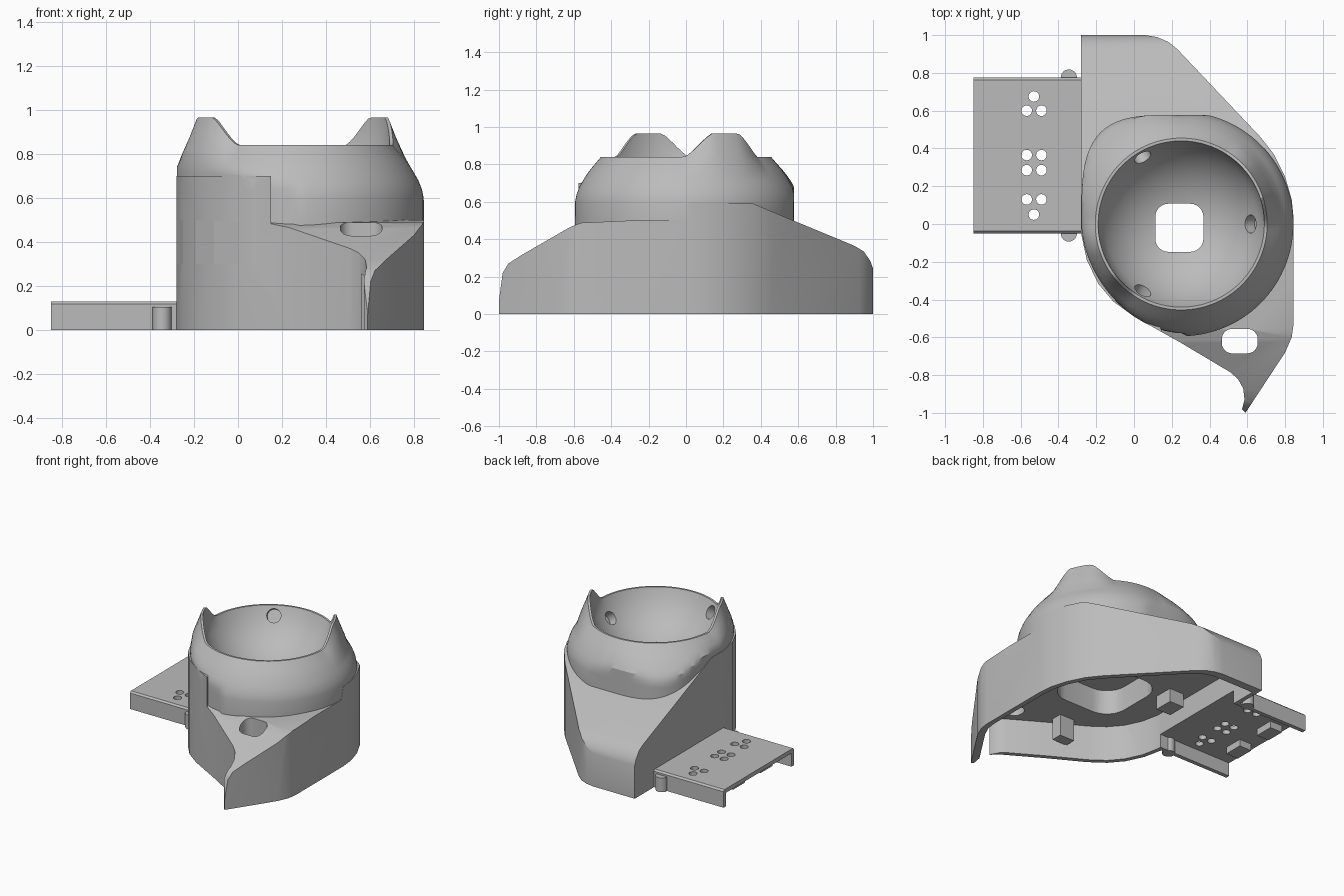
import bpy, bmesh
from math import sin, cos, pi, radians, sqrt
from mathutils import Vector

if "Cube" in bpy.data.objects:
    bpy.data.objects.remove(bpy.data.objects["Cube"], do_unlink=True)

grey = bpy.data.materials.new("matte grey")
grey.use_nodes = True
grey.diffuse_color = (0.5, 0.5, 0.5, 1)
grey.node_tree.nodes["Principled BSDF"].inputs["Base Color"].default_value = (0.5, 0.5, 0.5, 1)

CX, CY = 0.25, 0.0


def finish(name, bm):
    bmesh.ops.recalc_face_normals(bm, faces=bm.faces)
    mesh = bpy.data.meshes.new(name)
    bm.to_mesh(mesh)
    bm.free()
    mesh.materials.append(grey)
    ob = bpy.data.objects.new(name, mesh)
    bpy.context.collection.objects.link(ob)
    return ob


def prism(name, pts, lo, hi, axis="z"):
    """Extrude a 2D outline along z, or a (y, z) profile along x."""
    place = (lambda p, d: (p[0], p[1], d)) if axis == "z" else (lambda p, d: (d, p[0], p[1]))
    bm = bmesh.new()
    a, b = [[bm.verts.new(place(p, d)) for p in pts] for d in (lo, hi)]
    n = len(pts)
    bm.faces.new(a)
    bm.faces.new(b)
    for i in range(n):
        j = (i + 1) % n
        bm.faces.new((a[i], a[j], b[j], b[i]))
    return finish(name, bm)


def box(name, x, y, z):
    return prism(name, [(x[0], y[0]), (x[1], y[0]), (x[1], y[1]), (x[0], y[1])], *z)


def rounded(cx, cy, w, h, r):
    pts = []
    for k, (sx, sy) in enumerate(((1, 1), (-1, 1), (-1, -1), (1, -1))):
        for i in range(7):
            a = (k + i / 6) * pi / 2
            pts.append((cx + sx * (w / 2 - r) + r * cos(a), cy + sy * (h / 2 - r) + r * sin(a)))
    return pts


def circle(cx, cy, r, n=24):
    return [(cx + r * cos(2 * pi * i / n), cy + r * sin(2 * pi * i / n)) for i in range(n)]


def boolean(ob, other, op):
    mod = ob.modifiers.new(op, "BOOLEAN")
    mod.operation, mod.solver, mod.object = op, "EXACT", other
    bpy.context.view_layer.objects.active = ob
    bpy.ops.object.modifier_apply(modifier=mod.name)
    bpy.data.objects.remove(other, do_unlink=True)


# Footprint and side profile of the base
front_left = [(0, -.49), (-.11, -.41), (-.19, -.315), (-.25, -.19), (-.28, -.05)]
outline = [(-.28, 1), (.06, 1), (.12, .99), (.18, .965), (.23, .925), (.67, .46), (.74, .37),
           (.8, .25), (.835, .13), (.845, .03), (.845, -.53), (.835, -.6), (.8, -.68), (.59, -1),
           (.572, -.98), (.585, -.93), (.578, -.87), (.55, -.82), (.51, -.785),
           (.25, -.63)] + front_left
roof = [(-1.02, -.1), (-1.01, 0), (-.98, .22), (-.95, .27), (-.88, .315), (-.62, .465),
        (-.56, .488), (-.3, .5), (0, .5), (.06, .7), (.1, .7), (.55, .51), (.9, .365),
        (.95, .335), (.985, .285), (1.005, .23), (1.02, -.1)]


def base_block(name, k, floor, drop, cap):
    pts = [(CX + (x - CX) * k, y * k) for x, y in outline]
    prof = [(y * k, min(z - drop, cap)) if z > 0 else (y * k, z - drop) for y, z in roof]
    ob = prism(name, pts, floor, 0.9)
    boolean(ob, prism("roof_cutter", prof, -1.2, 1.2, "x"), "INTERSECT")
    return ob


# Cup dome: clipped revolve with two raised ears and a spherical bowl
def limit(c, s):
    if c < 0:
        n = 3.6 if s > 0 else 1.8
        return (abs(c / .528) ** n + abs(s / .578) ** n) ** (-1 / n)
    return min(1, .578 / s) if s > .1 else 1


def ear_height(deg):
    d = min(abs((deg - e + 180) % 360 - 180) for e in (28, 207))
    t = max(0, min(1, (29 - d) / 19))
    return .84 + .125 * (.65 * t + .35 * t * t * (3 - 2 * t))


def dome():
    n = 120
    rows = []

    def ring(radius, height, clip=True):
        row = []
        for i in range(n):
            deg = 360 * i / n
            c, s = cos(radians(deg)), sin(radians(deg))
            r = radius
            if clip:
                if s > 0:
                    r += max(0, -c * s) * max(0, radius - .455)
                r = min(r, limit(c, s))
            row.append(bm.verts.new((CX + r * c, CY + r * s, height(deg))))
        rows.append(row)

    bm = bmesh.new()
    for z, r in ((.3, .594), (.6, .594), (.64, .586), (.68, .57), (.71, .553)):
        ring(r, lambda d, z=z: z)
    for f, r in ((0, .535), (.35, .51), (.7, .48), (1, .455)):
        ring(r, lambda d, f=f: .74 + (ear_height(d) - .74) * f)
    ring(.44, ear_height, False)
    for a in range(68, 3, -8):
        ring(.468 * sin(radians(a)), lambda d, a=a: 1 - .468 * cos(radians(a)), False)
    for a, b in zip(rows, rows[1:]):
        for i in range(n):
            j = (i + 1) % n
            bm.faces.new((a[i], a[j], b[j], b[i]))
    bm.faces.new(rows[0])
    bm.faces.new(rows[-1])
    return finish("dome", bm)


# Base, cleared under the bowl, raised at the front left, then joined to the dome
body = base_block("case_body", 1, 0, 0, 1)
boolean(body, prism("bowl_cutter", circle(CX, CY, .5, 64), .45, 1), "DIFFERENCE")
boolean(body, box("shoulder_cutter", (.25, 1), (-.1, .7), (.59, 1)), "DIFFERENCE")
wall = [(.15, -.574)] + front_left + [(-.28, .1), (-.2, .1), (-.15, -.2), (.1, -.45)]
boolean(body, prism("raised_wall", wall, .3, .7), "UNION")
boolean(body, dome(), "UNION")

# Hollow underside, sensor recess and window, tip slot and the mouth for the side plate
boolean(body, base_block("cavity", .94, -.05, .035, .26), "DIFFERENCE")
boolean(body, prism("recess_cutter", rounded(.24, -.02, .54, .54, .15), .2, .44), "DIFFERENCE")
boolean(body, prism("window_cutter", rounded(.24, -.02, .255, .255, .07), .2, .9), "DIFFERENCE")
boolean(body, prism("slot_cutter", rounded(.56, -.62, .19, .13, .055), .2, .9), "DIFFERENCE")
boolean(body, box("mouth_cutter", (-.35, -.2), (-.02, .745), (-.05, .1)), "DIFFERENCE")

# Three bearing sockets in the bowl
for deg, r in ((0, .37), (120, .41), (240, .41)):
    a = radians(deg)
    spot = Vector((CX + r * cos(a), CY + r * sin(a), 1 - sqrt(.468 ** 2 - r * r)))
    axis = Vector((CX, CY, 1)) - spot
    bm = bmesh.new()
    bmesh.ops.create_cone(bm, cap_ends=True, segments=24, radius1=.048, radius2=.048, depth=.12)
    bmesh.ops.rotate(bm, verts=bm.verts, matrix=axis.to_track_quat("Z", "Y").to_matrix())
    bmesh.ops.translate(bm, verts=bm.verts, vec=spot)
    boolean(body, finish("socket_cutter", bm), "DIFFERENCE")

# Side plate: an open channel with chamfered edges and drilled holes
y0, y1, t = -.05, .775, .03
channel = [(y0, 0), (y0, .118), (y0 + .012, .13), (y1 - .012, .13), (y1, .118), (y1, 0),
           (y1 - t, 0), (y1 - t, .1), (y0 + t, .1), (y0 + t, 0)]
plate = prism("side_plate", channel, -.85, -.25, "x")
pairs = [(x, y) for y in (.6, .365, .285, .13) for x in (-.568, -.49)]
for x, y in pairs + [(-.53, .675), (-.53, .05)]:
    boolean(plate, prism("hole_cutter", circle(x, y, .028), 0.05, .2), "DIFFERENCE")

# Small internals and plate lugs
parts = [body, plate]
for i, y in enumerate((y0, y1)):
    parts.append(prism(f"plate_lug_{i + 1}", circle(-.345, y, .043), 0, .105))
for i, y in enumerate((.2, .52)):
    parts.append(box(f"plate_rib_{i + 1}", (-.8, -.7), (y - .07, y + .07), (.05, .105)))
parts.append(box("front_post", (.14, .26), (-.54, -.46), (.1, .3)))
parts.append(box("side_post", (-.2, -.08), (.14, .28), (.16, .3)))

for ob in parts:
    bpy.ops.object.select_all(action="DESELECT")
    ob.select_set(True)
    bpy.context.view_layer.objects.active = ob
    bpy.ops.object.shade_smooth_by_angle(angle=radians(28))
